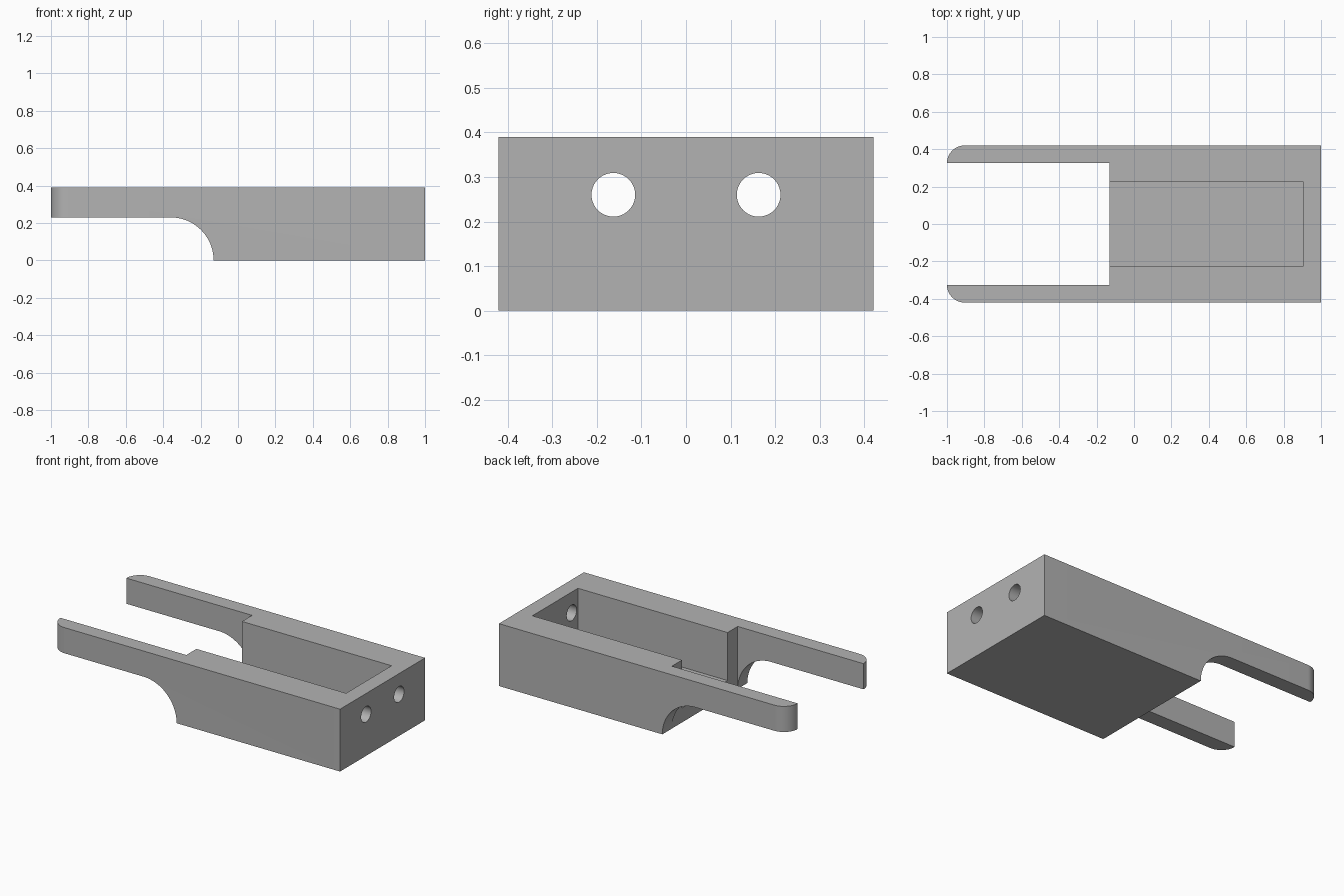
import bpy, bmesh, math
from mathutils import Vector

cube = bpy.data.objects.get("Cube")
if cube:
    bpy.data.objects.remove(cube, do_unlink=True)

HEIGHT, HALF_WIDTH, WALL = 0.39, 0.42, 0.095
BODY_END = -0.13           # where the block stops and the arms go on
ARM_BOTTOM, FLOOR = 0.23, 0.09

grey = bpy.data.materials.new("plain_grey")
grey.use_nodes = True
colour = (0.45, 0.45, 0.45, 1)
grey.diffuse_color = colour
grey.node_tree.nodes["Principled BSDF"].inputs["Base Color"].default_value = colour


def arc(cx, cy, r, start, end, steps=24):
    angles = [math.radians(start + (end - start) * i / steps) for i in range(steps + 1)]
    return [(cx + r * math.cos(a), cy + r * math.sin(a)) for a in angles]


def extrude(name, points, offset):
    """Solid from a closed outline of 3D points, swept along offset."""
    bm = bmesh.new()
    face = bm.faces.new([bm.verts.new(p) for p in points])
    swept = bmesh.ops.extrude_face_region(bm, geom=[face])["geom"]
    verts = [v for v in swept if isinstance(v, bmesh.types.BMVert)]
    bmesh.ops.translate(bm, verts=verts, vec=Vector(offset))
    bmesh.ops.recalc_face_normals(bm, faces=bm.faces)
    mesh = bpy.data.meshes.new(name)
    bm.to_mesh(mesh)
    bm.free()
    mesh.materials.append(grey)
    obj = bpy.data.objects.new(name, mesh)
    bpy.context.collection.objects.link(obj)
    return obj


def combine(target, cutter, operation):
    cutter.hide_render = True
    mod = target.modifiers.new(cutter.name, 'BOOLEAN')
    mod.operation, mod.solver, mod.object = operation, 'EXACT', cutter
    bpy.context.view_layer.objects.active = target
    bpy.ops.object.modifier_apply(modifier=mod.name)
    bpy.data.objects.remove(cutter, do_unlink=True)


# Plan outline: block with two arms, outer arm tips rounded
inner = HALF_WIDTH - WALL
half = [(1, HALF_WIDTH)] + arc(-1 + WALL, inner, WALL, 90, 180) + [(BODY_END, inner)]
plan = half + [(x, -y) for x, y in reversed(half)]
holder = extrude("forked_holder", [(x, y, 0) for x, y in plan], (0, 0, HEIGHT))

# Space under the arms, ending in a quarter-round
under = [(-1.2, -0.05), (BODY_END - 0.0003, -0.05)]
under += arc(BODY_END - ARM_BOTTOM, 0, ARM_BOTTOM - 0.0003, 0, 90, 32)
under += [(-1.2, ARM_BOTTOM - 0.0003)]
combine(holder, extrude("under_arm_cutter", [(x, -0.6, z) for x, z in under],
                        (0, 1.2, 0)), 'DIFFERENCE')

# Pocket, open at the top and towards the arms
pocket = [(-0.3, -0.225), (1 - WALL, -0.225), (1 - WALL, 0.225), (-0.3, 0.225)]
combine(holder, extrude("pocket_cutter", [(x, y, FLOOR) for x, y in pocket],
                        (0, 0, 0.5)), 'DIFFERENCE')

# Two round holes through the end wall
for side in (-1, 1):
    ring = arc(side * 0.163, 0.26, 0.049, 0, 360, 40)[:-1]
    combine(holder, extrude("hole_cutter", [(0.8, y, z) for y, z in ring],
                            (0.3, 0, 0)), 'DIFFERENCE')

bpy.ops.object.select_all(action='DESELECT')
holder.select_set(True)
bpy.context.view_layer.objects.active = holder
bpy.ops.object.shade_smooth_by_angle(angle=math.radians(30))
